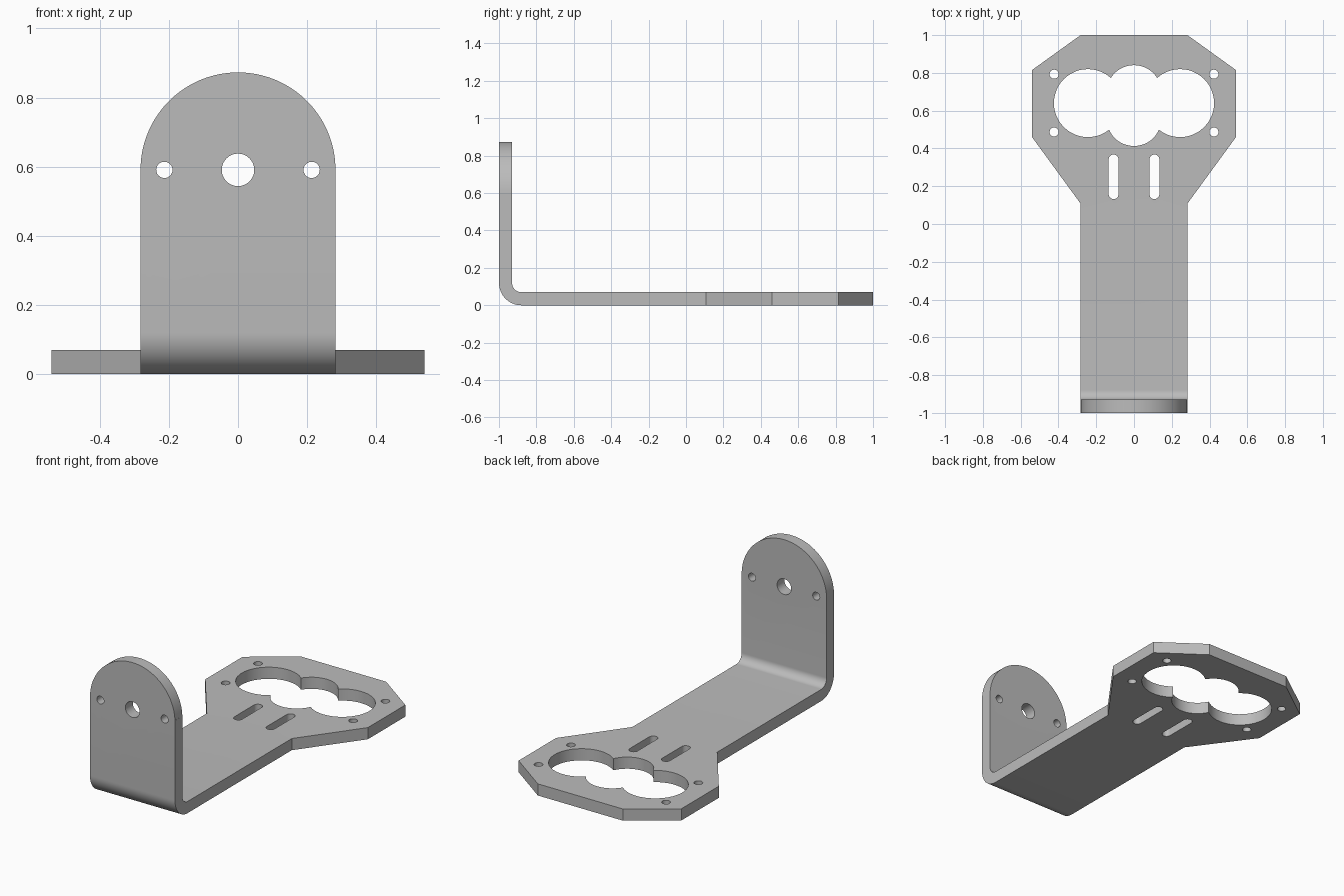
import bpy, bmesh
from math import radians, cos, sin

if "Cube" in bpy.data.objects:
    bpy.data.objects.remove(bpy.data.objects["Cube"])

HALF = 0.282      # half width of the strip
THICK = 0.07      # sheet thickness
ARCH_Z = 0.591    # centre height of the rounded top
AXES = {"x": lambda u, v, t: (t, u, v),
        "y": lambda u, v, t: (u, t, v),
        "z": lambda u, v, t: (u, v, t)}


def arc(cx, cy, r, start, end, steps):
    angles = [radians(start + (end - start) * i / steps) for i in range(steps + 1)]
    return [(cx + r * cos(a), cy + r * sin(a)) for a in angles]


def slot(cx, cy, r, reach=0.0):
    """Circle, or a slot whose end centres lie 'reach' above and below."""
    top = arc(cx, cy + reach, r, 0, 180, 24)
    low = arc(cx, cy - reach, r, 180, 360, 24)
    return top + low if reach else top[:-1] + low[:-1]


def prism(name, outline, axis, lo, hi):
    bm = bmesh.new()
    base = bm.faces.new([bm.verts.new(AXES[axis](u, v, lo)) for u, v in outline])
    new = bmesh.ops.extrude_face_region(bm, geom=[base])["geom"]
    bmesh.ops.translate(bm, vec=AXES[axis](0, 0, hi - lo),
                        verts=[g for g in new if isinstance(g, bmesh.types.BMVert)])
    bmesh.ops.recalc_face_normals(bm, faces=bm.faces)
    mesh = bpy.data.meshes.new(name)
    bm.to_mesh(mesh)
    bm.free()
    obj = bpy.data.objects.new(name, mesh)
    bpy.context.collection.objects.link(obj)
    return obj


def cut(target, cutter, operation="DIFFERENCE"):
    cutter.hide_render = True
    mod = target.modifiers.new("cut", "BOOLEAN")
    mod.operation, mod.solver, mod.object = operation, "EXACT", cutter
    bpy.context.view_layer.objects.active = target
    bpy.ops.object.modifier_apply(modifier=mod.name)
    bpy.data.objects.remove(cutter)


# Bent sheet: side profile with inner and outer bend radii
inner, outer = 0.05, 0.12
profile = [(1, 0), (1, THICK)]
profile += arc(-1 + outer, outer, inner, 270, 180, 12)
profile += [(-1 + THICK, 1), (-1, 1)]
profile += arc(-1 + outer, outer, outer, 180, 270, 16)
bracket = prism("mounting_bracket", profile, "x", -0.6, 0.6)

# Plan outline: narrow strip widening to the angular head
right = [(HALF, -1.1), (HALF, 0.107), (0.54, 0.46), (0.54, 0.815), (0.144, 1.1)]
plan = right + [(-x, y) for x, y in reversed(right)]
cut(bracket, prism("plan_outline", plan, "z", -0.2, 1.2), "INTERSECT")

# Rounded top of the upright
arch = arc(0, ARCH_Z, HALF, 2, 178, 64)
step = arch[0][1]
front = [(-0.7, -0.1), (0.7, -0.1), (0.7, step)] + arch + [(-0.7, step)]
cut(bracket, prism("front_outline", front, "y", -1.2, 1.2), "INTERSECT")

# Openings in the head: middle oval, side circles, screw holes and slots
openings = [slot(0, 0.627, 0.145, 0.069)]
for s in (-1, 1):
    openings += [slot(s * 0.244, 0.64, 0.18),
                 slot(s * 0.423, 0.793, 0.024),
                 slot(s * 0.423, 0.487, 0.024),
                 slot(s * 0.108, 0.25, 0.026, 0.092)]
for outline in openings:
    cut(bracket, prism("head_cutter", outline, "z", -0.1, 0.2))

# Pivot hole and two screw holes in the upright
for x, r in ((0, 0.047), (-0.213, 0.0235), (0.213, 0.0235)):
    cut(bracket, prism("upright_cutter", slot(x, ARCH_Z, r), "y", -1.1, -0.8))

# Plain grey finish
grey = bpy.data.materials.new("plain_grey")
grey.use_nodes = True
colour = (0.5, 0.5, 0.5, 1)
grey.diffuse_color = colour
grey.node_tree.nodes["Principled BSDF"].inputs["Base Color"].default_value = colour
bracket.data.materials.clear()
bracket.data.materials.append(grey)

bpy.ops.object.select_all(action="DESELECT")
bracket.select_set(True)
bpy.context.view_layer.objects.active = bracket
bpy.ops.object.shade_smooth_by_angle(angle=radians(30))
